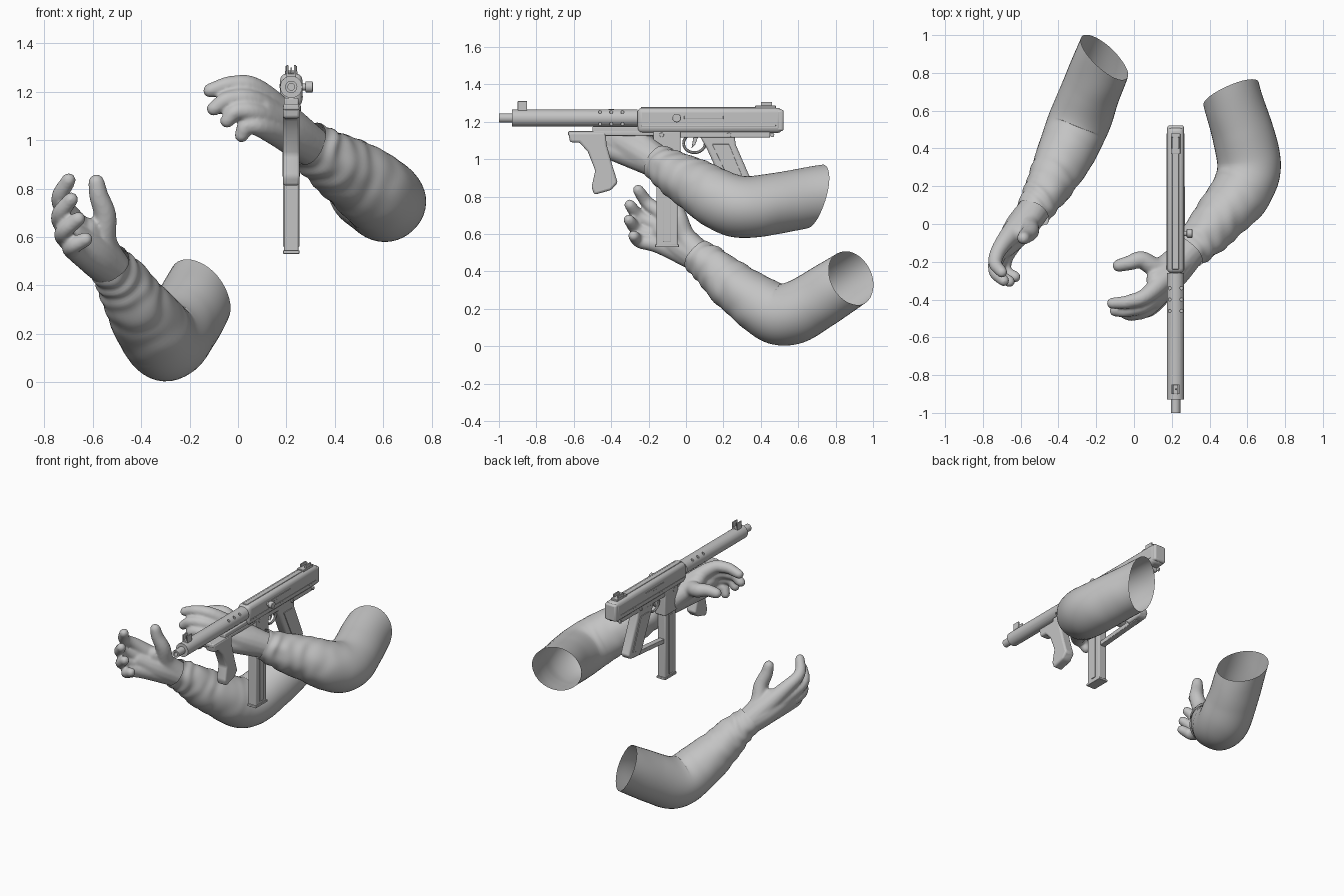
import bpy, bmesh, math
from mathutils import Vector, Matrix, noise

if "Cube" in bpy.data.objects:
    bpy.data.objects.remove(bpy.data.objects["Cube"])

GUN_X, BORE_Z = 0.22, 1.22

grey = bpy.data.materials.new("plain grey")
grey.use_nodes = True
grey.diffuse_color = (0.55, 0.55, 0.55, 1)
grey.node_tree.nodes["Principled BSDF"].inputs["Base Color"].default_value = (0.55, 0.55, 0.55, 1)


def finish(name, bm, bevel=0.0, smooth=True):
    bmesh.ops.recalc_face_normals(bm, faces=bm.faces)
    mesh = bpy.data.meshes.new(name)
    bm.to_mesh(mesh)
    bm.free()
    mesh.materials.append(grey)
    ob = bpy.data.objects.new(name, mesh)
    bpy.context.collection.objects.link(ob)
    if bevel:
        mod = ob.modifiers.new("bevel", 'BEVEL')
        mod.width, mod.segments, mod.limit_method = bevel, 3, 'ANGLE'
    if smooth:
        bpy.ops.object.select_all(action='DESELECT')
        ob.select_set(True)
        bpy.context.view_layer.objects.active = ob
        bpy.ops.object.shade_smooth_by_angle(angle=math.radians(35))
    return ob


def profile(name, pts, width, bevel=0.006, x=GUN_X):
    """Side outline of (y, z) points, extruded across x."""
    bm = bmesh.new()
    face = bm.faces.new([bm.verts.new((x - width / 2, y, z)) for y, z in pts])
    out = bmesh.ops.extrude_face_region(bm, geom=[face])
    moved = [v for v in out["geom"] if isinstance(v, bmesh.types.BMVert)]
    bmesh.ops.translate(bm, verts=moved, vec=(width, 0, 0))
    return finish(name, bm, bevel)


def box(name, y0, y1, z0, z1, width, bevel=0.006, x=GUN_X):
    return profile(name, [(y0, z0), (y1, z0), (y1, z1), (y0, z1)], width, bevel, x)


def add_rod(bm, centre, radius, length, axis, seg=24):
    turn = {'X': Matrix.Rotation(math.pi / 2, 4, 'Y'),
            'Y': Matrix.Rotation(math.pi / 2, 4, 'X'), 'Z': Matrix()}[axis]
    bmesh.ops.create_cone(bm, cap_ends=True, segments=seg, radius1=radius, radius2=radius,
                          depth=length, matrix=Matrix.Translation(centre) @ turn)


def rod(name, centre, radius, length, axis='Y', bevel=0.004):
    bm = bmesh.new()
    add_rod(bm, centre, radius, length, axis)
    return finish(name, bm, bevel)


def cut(ob, bm):
    cutter = finish("cutter", bm, smooth=False)
    mod = ob.modifiers.new("cut", 'BOOLEAN')
    mod.object, mod.operation, mod.solver = cutter, 'DIFFERENCE', 'EXACT'
    bpy.context.view_layer.objects.active = ob
    bpy.ops.object.modifier_apply(modifier=mod.name)
    bpy.data.objects.remove(cutter)


def spline(pts, steps):
    """Smooth curve through (x, y, z, radius) points."""
    p = [Vector(q) for q in pts]
    p = [2 * p[0] - p[1]] + p + [2 * p[-1] - p[-2]]
    out = []
    for a, b, c, d in zip(p, p[1:], p[2:], p[3:]):
        for i in range(steps):
            t = i / steps
            out.append(0.5 * (2 * b + (c - a) * t + (2 * a - 5 * b + 4 * c - d) * t ** 2
                              + (3 * b - a - 3 * c + d) * t ** 3))
    return out + [p[-2]]


def tube(bm, path, seg, caps=False, relief=None, slant=Vector()):
    """Rings along a path; slant tilts the first ring's plane."""
    rings, normal = [], Vector((0.1, 0.2, 1))
    for i, q in enumerate(path):
        u = i / (len(path) - 1)
        along = (path[min(i + 1, len(path) - 1)] - path[max(i - 1, 0)]).to_3d().normalized()
        normal = (normal - along * normal.dot(along)).normalized()
        side = along.cross(normal)
        ring = []
        for k in range(seg):
            a = math.tau * k / seg
            out = normal * math.cos(a) + side * math.sin(a)
            p = q.to_3d() + out * q.w
            p -= along * q.w * out.dot(slant) * max(0, 1 - u / 0.3)
            if relief:
                p += out * relief(p, u, a)
            ring.append(bm.verts.new(p))
        rings.append(ring)
    for lo, hi in zip(rings, rings[1:]):
        for k in range(seg):
            j = (k + 1) % seg
            bm.faces.new((lo[k], lo[j], hi[j], hi[k]))
    if caps:
        bm.faces.new(rings[0])
        bm.faces.new(rings[-1])


def folds(p, u, a):
    """Cloth wrinkles that gather towards the cuff."""
    gather = max(0.0, min(1.0, (u - 0.4) / 0.5))
    ripple = math.sin(65 * u + 1.5 * math.sin(a) + 4 * noise.noise(p * 6))
    return gather * (0.0035 * ripple + 0.009 * noise.noise(p * 11)) + 0.008 * noise.noise(p * 5)


def arm(side, sleeve, slant, wrist, fingers, thumb):
    bm = bmesh.new()
    tube(bm, spline(sleeve, 12), 40, relief=folds, slant=Vector(slant))
    for f in finish(side + "_sleeve", bm, smooth=False).data.polygons:
        f.use_smooth = True
    # Fingers run from the wrist through the palm and are fused with the palm and thumb web
    chains = [(f, (0.047, 0.037, 0.03)) for f in fingers] + [(thumb, (0.056, 0.047, 0.04, 0.034))]
    heel = Vector(wrist).to_3d()
    knuckles = sum((Vector(f[0]) for f in fingers), Vector()) / len(fingers)
    web = (Vector(fingers[0][0]) + Vector(thumb[0])) / 2
    chains += [([heel.lerp(knuckles, 0.5), knuckles], (0.084, 0.056)), ([web], (0.052,))]
    bm = bmesh.new()
    for chain, radii in chains:
        pts = [wrist] + [(*p, r) for p, r in zip(chain, radii)]
        path = spline(pts, 6)
        tip = path[-1]
        ahead = (tip - path[-2]).to_3d().normalized()
        for reach, shrink in ((0.4, 0.9), (0.75, 0.65), (0.95, 0.3)):
            path.append(Vector((*(tip.to_3d() + ahead * tip.w * reach), tip.w * shrink)))
        tube(bm, path, 16, caps=True)
    hand = finish(side + "_hand", bm, smooth=False)
    mod = hand.modifiers.new("fuse", 'REMESH')
    mod.mode, mod.voxel_size, mod.use_smooth_shade = 'VOXEL', 0.008, True
    mod = hand.modifiers.new("soften", 'SMOOTH')
    mod.factor, mod.iterations = 0.5, 6


# Arms and hands
arm("left",
    [(.515, .69, .80, .16), (.575, .48, .765, .163), (.61, .31, .745, .167), (.575, .18, .78, .162),
     (.47, .05, .86, .143), (.37, -.07, .93, .118), (.29, -.15, .985, .095)],
    (.13, 0, .45), (.30, -.14, .975, .085),
    [[(.09, -.36, 1.20), (-.02, -.41, 1.23), (-.115, -.42, 1.205)],
     [(.09, -.40, 1.15), (-.03, -.455, 1.17), (-.10, -.46, 1.13)],
     [(.10, -.42, 1.10), (0, -.475, 1.12), (-.045, -.475, 1.08)],
     [(.11, -.42, 1.05), (.04, -.46, 1.06), (.015, -.455, 1.02)]],
    [(.14, -.23, 1.10), (.04, -.19, 1.14), (-.02, -.205, 1.15), (-.08, -.22, 1.14)])
arm("right",
    [(-.16, .885, .365, .152), (-.23, .70, .245, .16), (-.295, .53, .17, .165), (-.35, .40, .215, .153),
     (-.42, .26, .32, .133), (-.48, .15, .415, .11), (-.535, .06, .49, .09)],
    (-.45, 0, .05), (-.525, .08, .47, .084),
    [[(-.69, -.10, .68), (-.735, -.20, .76), (-.70, -.255, .835)],
     [(-.70, -.13, .63), (-.735, -.245, .69), (-.69, -.30, .755)],
     [(-.69, -.14, .58), (-.72, -.255, .62), (-.66, -.305, .675)],
     [(-.665, -.14, .54), (-.685, -.245, .56), (-.63, -.28, .59)]],
    [(-.555, 0, .58), (-.55, -.04, .69), (-.575, -.065, .77), (-.585, -.075, .825)])

# Barrel with a hollow muzzle
barrel = rod("barrel", (GUN_X, -.93, BORE_Z), .025, .14, bevel=0)
bore = bmesh.new()
add_rod(bore, (GUN_X, -1, BORE_Z), .014, .1, 'Y')
cut(barrel, bore)

# Vented barrel shroud
shroud = rod("barrel_shroud", (GUN_X, -.595, BORE_Z), .046, .67, bevel=0)
vents = bmesh.new()
for y in (-.46, -.40, -.34):
    for side in (-1, 1):
        add_rod(vents, (GUN_X + side * .032, y, BORE_Z + .04), .009, .03, 'Z', 12)
        add_rod(vents, (GUN_X + side * .032, y, BORE_Z - .04), .009, .03, 'Z', 12)
cut(shroud, vents)

# Receiver
box("receiver", -.26, .515, 1.14, 1.275, .092, .026)
box("receiver_top_rail", -.24, .38, 1.265, 1.279, .035, .003)
box("rear_cap", .48, .522, 1.15, 1.265, .088, .012)
box("lower_receiver", -.17, .45, 1.115, 1.15, .07)
for side in (-1, 1):
    wall = GUN_X + side * .045
    box("side_slot_plate", -.01, .20, 1.215, 1.232, .008, .002, wall)
    box("side_rib", -.24, .48, 1.175, 1.183, .006, .002, wall)
    for y in (-.13, .23, .46):
        rod("frame_pin", (GUN_X + side * .035, y, 1.13), .012, .012, 'X', .002)
rod("cocking_stem", (.275, -.05, BORE_Z), .014, .05, 'X', .002)
rod("cocking_knob", (.294, -.05, BORE_Z), .023, .03, 'X')

# Sights
box("front_sight_base", -.90, -.85, 1.255, 1.275, .04, .003)
box("rear_sight_base", .37, .48, 1.27, 1.287, .05, .003)
for side in (-1, 1):
    box("front_sight_ear", -.90, -.85, 1.265, 1.31, .009, .002, GUN_X + side * .016)
    box("rear_sight_ear", .40, .46, 1.28, 1.307, .01, .002, GUN_X + side * .018)
box("front_sight_post", -.88, -.87, 1.265, 1.30, .008, .001)

# Foregrip hung from a rail
box("handguard_rail", -.50, -.14, 1.14, 1.175, .06)
box("foregrip_rail", -.63, -.14, 1.125, 1.15, .065)
profile("foregrip", [(-.63, 1.145), (-.43, 1.145), (-.425, 1.08), (-.395, .97), (-.365, .875), (-.40, .835),
                     (-.49, .81), (-.505, .85), (-.485, .94), (-.525, 1.04), (-.57, 1.09), (-.62, 1.09)],
        .07, .012)

# Magazine and its well
box("magazine_well", -.175, -.03, .98, 1.15, .078)
box("magazine", -.158, -.045, .54, 1.0, .06)
box("magazine_floor", -.165, -.038, .53, .545, .068, .003)
for side in (-1, 1):
    box("magazine_rib", -.12, -.08, .56, .97, .008, .002, GUN_X + side * .031)

# Pistol grip, brace and trigger
profile("pistol_grip", [(.07, 1.13), (.26, 1.13), (.265, 1.08), (.365, .85), (.34, .82), (.24, .81), (.21, .84),
                        (.11, 1.06)], .065, .012)
for side in (-1, 1):
    profile("grip_panel", [(.14, 1.08), (.23, 1.08), (.32, .86), (.25, .85)], .008, .002,
            GUN_X + side * .033)
profile("grip_brace", [(-.06, .78), (.30, .81), (.30, .84), (-.06, .81)], .04, .004)
bm = bmesh.new()
loop = [Vector((GUN_X, .045 + .058 * math.cos(a), 1.085 + .05 * math.sin(a), .008))
        for a in (math.tau * i / 24 for i in range(25))]
tube(bm, loop, 8)
finish("trigger_guard", bm)
profile("trigger", [(.04, 1.12), (.065, 1.12), (.05, 1.08), (.03, 1.06), (.035, 1.09)], .016, .002)
